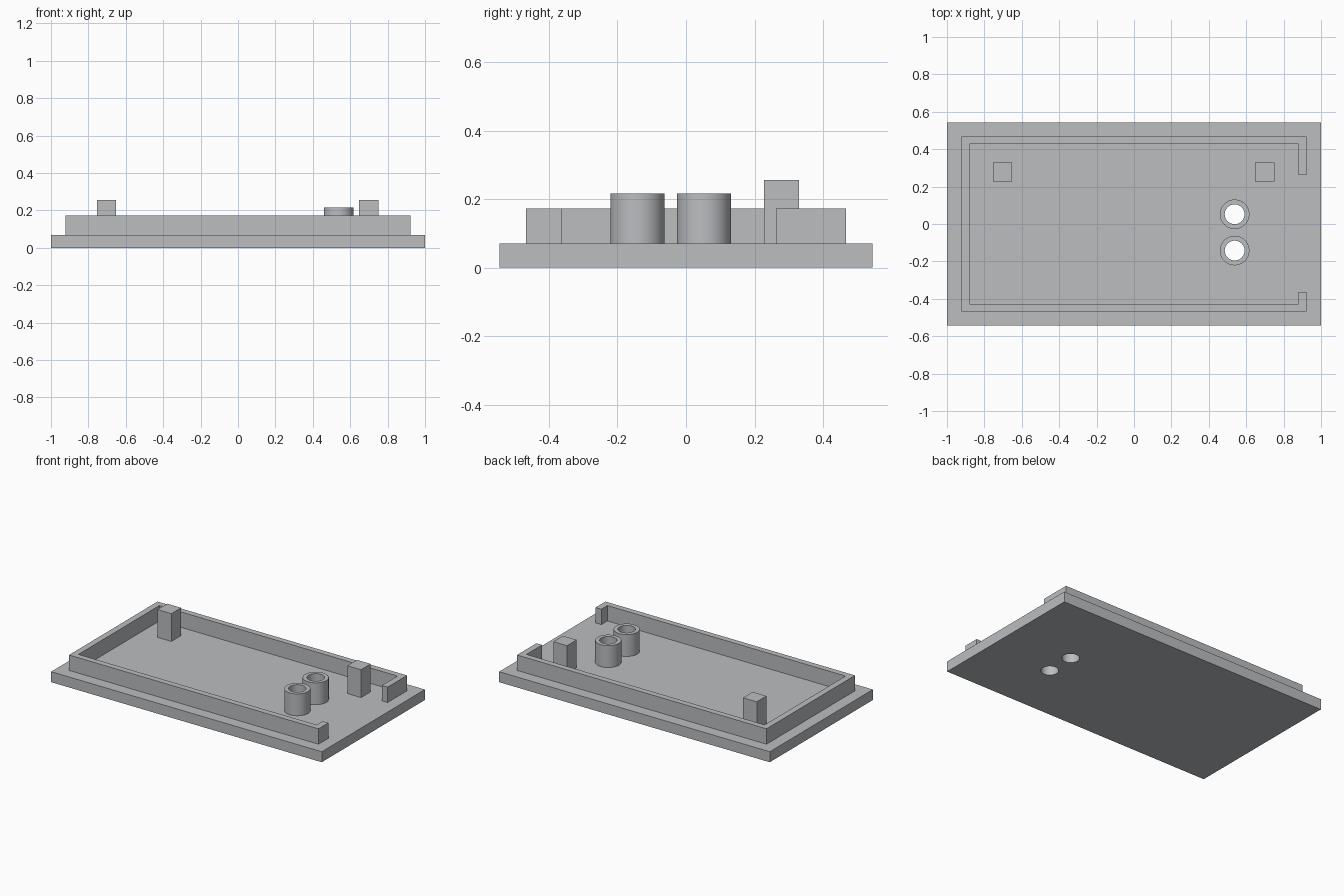
import bpy, bmesh
from math import cos, sin, tau, radians

cube = bpy.data.objects.get("Cube")
if cube:
    bpy.data.objects.remove(cube, do_unlink=True)

grey = bpy.data.materials.new("plain grey")
grey.use_nodes = True
colour = (0.5, 0.51, 0.53, 1)
grey.diffuse_color = colour
grey.node_tree.nodes["Principled BSDF"].inputs["Base Color"].default_value = colour


def rectangle(x0, x1, y0, y1):
    return [(x0, y0), (x1, y0), (x1, y1), (x0, y1)]


def circle(x, y, r, n=48):
    return [(x + r * cos(tau * i / n), y + r * sin(tau * i / n)) for i in range(n)]


def extrude(name, outlines, z0, z1, smooth=False):
    """Fill flat outlines (inner ones become holes) and extrude from z0 to z1."""
    curve = bpy.data.curves.new(name, 'CURVE')
    curve.dimensions = '2D'
    curve.fill_mode = 'BOTH'
    curve.extrude = (z1 - z0) / 2
    for outline in outlines:
        spline = curve.splines.new('POLY')
        spline.points.add(len(outline) - 1)
        for point, (x, y) in zip(spline.points, outline):
            point.co = (x, y, 0, 1)
        spline.use_cyclic_u = True
    helper = bpy.data.objects.new(name + "_outline", curve)
    bpy.context.collection.objects.link(helper)
    bpy.context.view_layer.update()
    graph = bpy.context.evaluated_depsgraph_get()
    mesh = bpy.data.meshes.new_from_object(helper.evaluated_get(graph))
    bpy.data.objects.remove(helper, do_unlink=True)
    bpy.data.curves.remove(curve)

    bm = bmesh.new()
    bm.from_mesh(mesh)
    bmesh.ops.remove_doubles(bm, verts=bm.verts, dist=0.0001)
    bmesh.ops.translate(bm, verts=bm.verts, vec=(0, 0, (z0 + z1) / 2))
    bmesh.ops.recalc_face_normals(bm, faces=bm.faces)
    for face in bm.faces:
        face.smooth = False
        face.material_index = 0
    bm.to_mesh(mesh)
    bm.free()
    mesh.materials.clear()
    mesh.materials.append(grey)
    part = bpy.data.objects.new(name, mesh)
    bpy.context.collection.objects.link(part)
    if smooth:
        bpy.ops.object.select_all(action='DESELECT')
        part.select_set(True)
        bpy.context.view_layer.objects.active = part
        bpy.ops.object.shade_smooth_by_angle(angle=radians(30))
    return part


BASE_TOP = 0.07
tube_x, tube_ys, bore = 0.538, (-0.142, 0.052), 0.053

# Base plate, drilled through under each tube
extrude("base_plate",
        [rectangle(-1, 1, -0.544, 0.544)] + [circle(tube_x, y, bore) for y in tube_ys],
        0, BASE_TOP, smooth=True)

# Lip wall, open along most of the +x end
ox, oy, ix, iy = 0.922, 0.467, 0.88, 0.427
lip = [(ox, 0.262), (ox, oy), (-ox, oy), (-ox, -oy), (ox, -oy), (ox, -0.363),
       (ix, -0.363), (ix, -iy), (-ix, -iy), (-ix, iy), (ix, iy), (ix, 0.262)]
extrude("lip_wall", [lip], BASE_TOP, 0.173)

# Hollow tubes
for side, y in zip(("front", "back"), tube_ys):
    extrude(side + "_tube", [circle(tube_x, y, 0.079), circle(tube_x, y, bore)],
            BASE_TOP, 0.216, smooth=True)

# Square posts
for side, x in (("right", -0.703), ("left", 0.699)):
    extrude(side + "_post", [rectangle(x - 0.051, x + 0.051, 0.228, 0.33)], BASE_TOP, 0.256)
